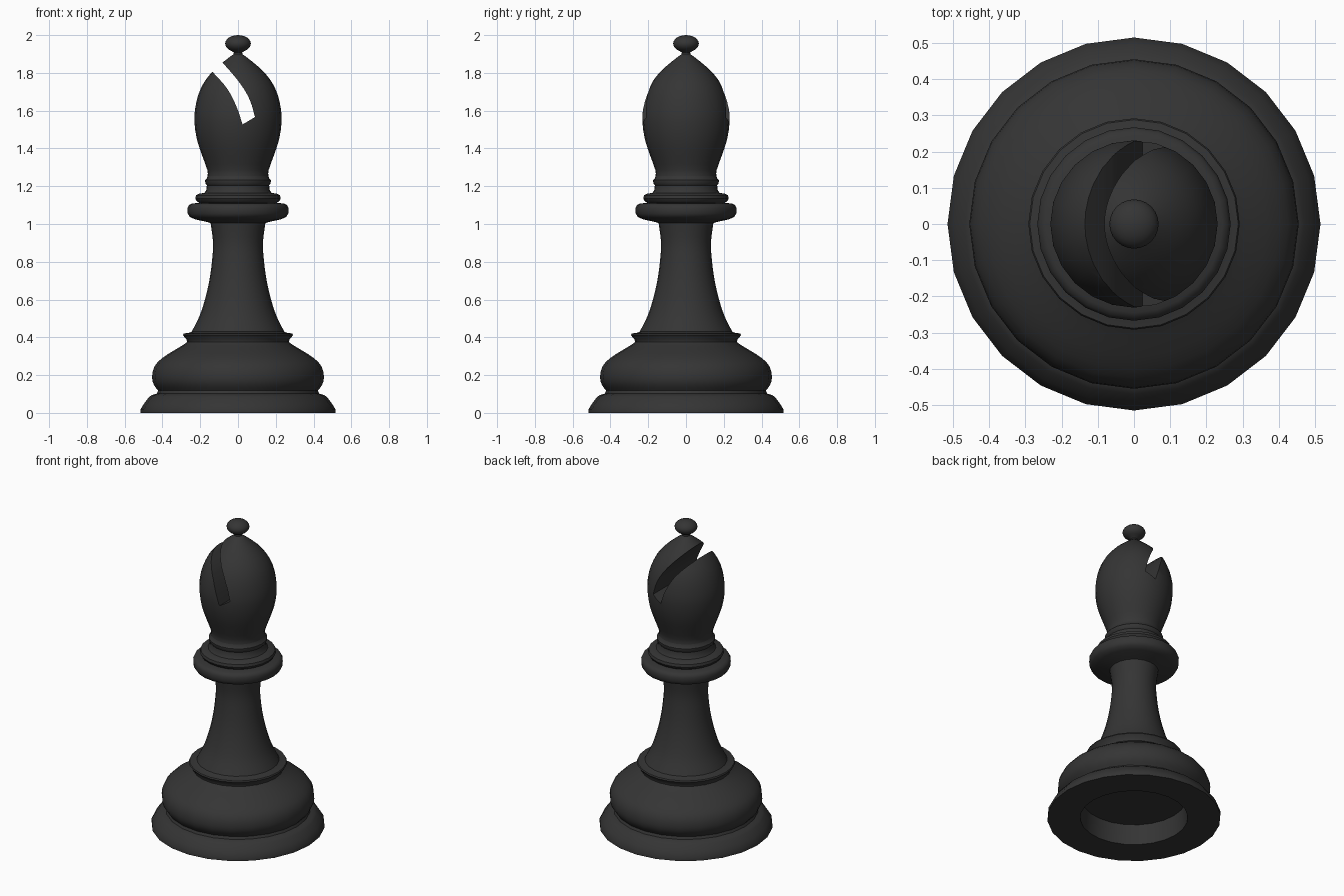
import bpy, bmesh, math
from mathutils import Vector

if "Cube" in bpy.data.objects:
    bpy.data.objects.remove(bpy.data.objects["Cube"])

SIDES = 24

ebony = bpy.data.materials.new("ebony black")
ebony.diffuse_color = (0.035, 0.035, 0.035, 1)
ebony.use_nodes = True
ebony.node_tree.nodes["Principled BSDF"].inputs["Base Color"].default_value = ebony.diffuse_color


def spline(points, steps=3):
    """Smooth curve through the points (Catmull-Rom)."""
    p = [Vector(q) for q in points]
    p = [2 * p[0] - p[1]] + p + [2 * p[-1] - p[-2]]
    out = []
    for i in range(1, len(p) - 2):
        a, b, c, d = p[i - 1:i + 3]
        for k in range(steps):
            t = k / steps
            out.append(tuple(0.5 * (2 * b + (c - a) * t + (2 * a - 5 * b + 4 * c - d) * t * t
                                    + (3 * b - a - 3 * c + d) * t ** 3)))
    return out + [tuple(p[-2])]


def add_object(name, bm):
    mesh = bpy.data.meshes.new(name)
    bm.to_mesh(mesh)
    bm.free()
    mesh.materials.append(ebony)
    obj = bpy.data.objects.new(name, mesh)
    bpy.context.collection.objects.link(obj)
    return obj


def lathe(name, profile):
    """Turn a (radius, height) profile around the z axis."""
    bm = bmesh.new()
    rings = []
    for r, z in profile:
        if r < 1e-5:
            rings.append([bm.verts.new((0, 0, z))] * SIDES)
        else:
            angles = [2 * math.pi * j / SIDES for j in range(SIDES)]
            rings.append([bm.verts.new((r * math.cos(a), r * math.sin(a), z)) for a in angles])
    for low, high in zip(rings, rings[1:]):
        for j in range(SIDES):
            k = (j + 1) % SIDES
            bm.faces.new(dict.fromkeys((low[j], low[k], high[k], high[j])))
    return add_object(name, bm)


def activate(obj):
    bpy.ops.object.select_all(action='DESELECT')
    obj.select_set(True)
    bpy.context.view_layer.objects.active = obj


# Base: hollow underside, sloped foot, bulging cushion
base = lathe("base", [(0, 0.13), (0.31, 0.13), (0.32, 0), (0.515, 0), (0.515, 0.02),
                      (0.497, 0.05), (0.47, 0.085), (0.455, 0.095), (0.43, 0.102)]
             + spline([(0.423, 0.118), (0.446, 0.15), (0.455, 0.19), (0.443, 0.245), (0.402, 0.29),
                       (0.335, 0.333), (0.29, 0.36), (0.27, 0.375)], 2))

# Stem: thin ring at the foot, then a slender concave column
stem = lathe("stem", [(0.27, 0.375), (0.272, 0.388), (0.292, 0.412), (0.288, 0.42), (0.26, 0.424)]
             + spline([(0.245, 0.43), (0.205, 0.51), (0.175, 0.6), (0.152, 0.7),
                       (0.138, 0.8), (0.132, 0.9), (0.145, 1.005)]))

# Collar: wide flange, narrower ring and small bead
collar = lathe("collar", [(0.145, 1.005), (0.16, 1.01), (0.225, 1.024), (0.255, 1.037), (0.266, 1.055),
                          (0.267, 1.085), (0.26, 1.1), (0.245, 1.108), (0.205, 1.112),
                          (0.218, 1.12), (0.226, 1.135), (0.222, 1.152), (0.208, 1.16),
                          (0.178, 1.165), (0.168, 1.18), (0.165, 1.205), (0.173, 1.215),
                          (0.174, 1.232), (0.166, 1.24), (0.161, 1.255)])

# Head: teardrop with a curved slit cut through it
head = lathe("head", [(0, 1.255)]
             + spline([(0.161, 1.255), (0.162, 1.285), (0.187, 1.355), (0.217, 1.445), (0.231, 1.54),
                       (0.227, 1.61), (0.21, 1.685), (0.178, 1.753), (0.127, 1.815),
                       (0.065, 1.868), (0.022, 1.9)], 2)
             + [(0, 1.9)])

left = spline([(-0.21, 1.87), (-0.13, 1.8), (-0.053, 1.71), (-0.005, 1.614), (0.024, 1.527)])
right = spline([(0.09, 1.566), (0.063, 1.656), (0.01, 1.746), (-0.08, 1.852), (-0.16, 1.93)])
bm = bmesh.new()
face = bm.faces.new([bm.verts.new((x, -0.4, z)) for x, z in left + right])
new = bmesh.ops.extrude_face_region(bm, geom=[face])["geom"]
bmesh.ops.translate(bm, vec=(0, 0.8, 0), verts=[v for v in new if isinstance(v, bmesh.types.BMVert)])
bmesh.ops.recalc_face_normals(bm, faces=bm.faces)
cutter = add_object("slit_cutter", bm)
cutter.hide_render = True

slit = head.modifiers.new("slit", 'BOOLEAN')
slit.operation = 'DIFFERENCE'
slit.solver = 'EXACT'
slit.object = cutter
activate(head)
bpy.ops.object.modifier_apply(modifier="slit")
bpy.data.objects.remove(cutter)

# Finial: short neck and a flattened ball
ball = [(0.068 * math.cos(a), 1.955 + 0.045 * math.sin(a))
        for a in (math.radians(d) for d in range(-60, 90, 15))]
finial = lathe("finial", [(0.024, 1.895), (0.022, 1.907)] + ball + [(0, 2.0)])

for part in (base, stem, collar, head, finial):
    activate(part)
    bpy.ops.object.shade_smooth_by_angle(angle=math.radians(40))
